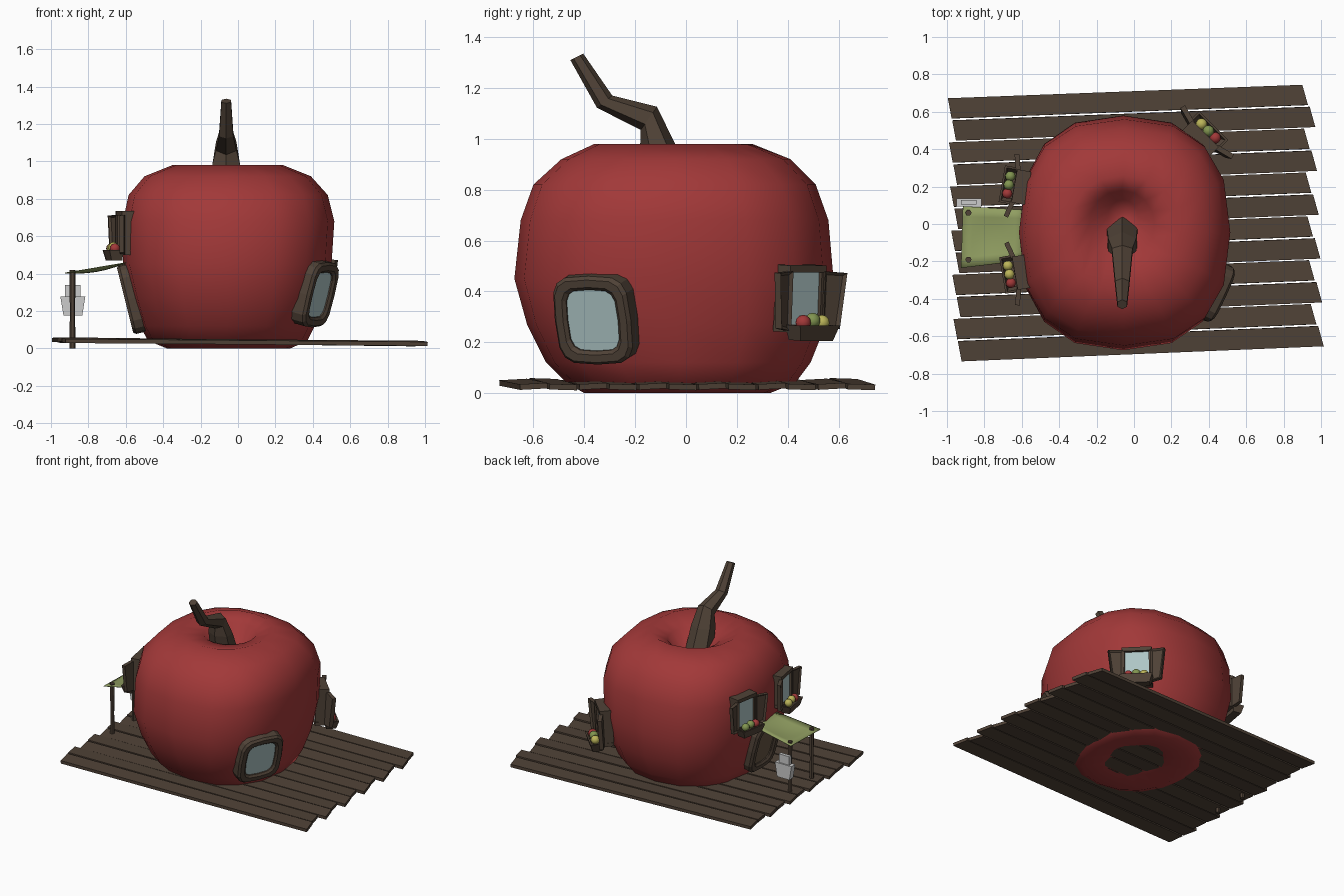
import bpy, bmesh
from math import sin, cos, pi, radians, copysign
from mathutils import Matrix, Vector

if "Cube" in bpy.data.objects:
    bpy.data.objects.remove(bpy.data.objects["Cube"])


def material(name, rgb):
    m = bpy.data.materials.new(name)
    m.diffuse_color = (*rgb, 1)
    m.use_nodes = True
    m.node_tree.nodes["Principled BSDF"].inputs["Base Color"].default_value = m.diffuse_color
    return m


RED = material("red", (0.36, 0.04, 0.04))
WOOD = material("wood", (0.08, 0.055, 0.038))
DOOR = material("door_wood", (0.13, 0.09, 0.055))
GLASS = material("glass", (0.42, 0.56, 0.56))
LEAF = material("leaf", (0.28, 0.34, 0.12))
YELLOW = material("yellow", (0.5, 0.46, 0.1))
GREEN = material("green", (0.22, 0.3, 0.08))


def finish(name, bm, mat, M=None, smooth=False):
    bmesh.ops.recalc_face_normals(bm, faces=bm.faces)
    me = bpy.data.meshes.new(name)
    bm.to_mesh(me)
    bm.free()
    ob = bpy.data.objects.new(name, me)
    bpy.context.collection.objects.link(ob)
    if mat:
        me.materials.append(mat)
    if M:
        ob.matrix_world = M
    for p in me.polygons:
        p.use_smooth = smooth
    return ob


def loft(name, rings, mat, M=None, smooth=False, closed=False):
    """Skin a list of equal rings; ends are capped unless it closes on itself."""
    bm = bmesh.new()
    vs = [[bm.verts.new(p) for p in r] for r in rings]
    n = len(vs[0])
    pairs = list(zip(vs, vs[1:])) + ([(vs[-1], vs[0])] if closed else [])
    for a, b in pairs:
        for i in range(n):
            j = (i + 1) % n
            bm.faces.new((a[i], a[j], b[j], b[i]))
    if not closed:
        bm.faces.new(vs[0])
        bm.faces.new(vs[-1])
    return finish(name, bm, mat, M, smooth)


def superring(cx, cy, z, rx, ry, n=2.0, seg=16):
    def f(v):
        return copysign(abs(v) ** (2 / n), v)
    return [(cx + rx * f(cos(2 * pi * i / seg)), cy + ry * f(sin(2 * pi * i / seg)), z)
            for i in range(seg)]


def prism(name, quad, w0, w1, mat, M=None):
    return loft(name, [[(*p, w0) for p in quad], [(*p, w1) for p in quad]], mat, M)


def rect(u0, u1, v0, v1):
    return [(u0, v0), (u1, v0), (u1, v1), (u0, v1)]


def facing(loc, az, tilt=0, scale=1):
    """Local axes: x sideways, y up, z outward from the wall."""
    a, t = radians(az), radians(tilt)
    w = Vector((cos(a) * cos(t), sin(a) * cos(t), sin(t)))
    u = Vector((-sin(a), cos(a), 0))
    R = Matrix((u, w.cross(u), w)).transposed().to_4x4()
    return Matrix.Translation(loc) @ R @ Matrix.Scale(scale, 4)


# apple body: z, x range, y range, squareness
levels = [(.79, -.08, -.04, .02, .06, 2), (.82, -.14, .02, -.05, .13, 2),
          (.93, -.24, .11, -.18, .18, 2), (.98, -.35, .24, -.36, .26, 2.2),
          (.92, -.50, .39, -.49, .41, 2.4), (.82, -.585, .48, -.60, .51, 2.5),
          (.68, -.615, .515, -.65, .56, 2.5), (.45, -.615, .50, -.675, .58, 2.5),
          (.27, -.57, .46, -.625, .55, 2.5), (.12, -.525, .41, -.55, .49, 2.4),
          (.04, -.48, .37, -.47, .43, 2.3), (0, -.38, .28, -.40, .33, 2.2),
          (.03, -.2, .1, -.2, .15, 2), (.07, -.08, -.02, -.06, .0, 2)]
loft("apple_house", [superring((a + b) / 2, (c + d) / 2, z, (b - a) / 2, (d - c) / 2, n)
                     for z, a, b, c, d, n in levels], RED, smooth=True)

# crooked stem: back point, front point (y, z), half width
stem = [((.05, .76), (-.14, .76), .085), ((-.043, .98), (-.18, .98), .075),
        ((-.114, 1.126), (-.178, 1.035), .055), ((-.29, 1.17), (-.35, 1.122), .038),
        ((-.404, 1.335), (-.455, 1.31), .026)]
rings = []
for b, f, hw in stem:
    b, f = Vector(b), Vector(f)
    c, d = (b + f) / 2, (b - f) / 2
    ring = []
    for k in range(6):
        p = c + d * cos(k * pi / 3)
        ring.append((-.063 + hw * 1.15 * sin(k * pi / 3), p.x, p.y))
    rings.append(ring)
loft("stem", rings, WOOD)

# deck boards, slightly skewed and rolled
for i in range(12):
    yl, yr = .618 - i * .118, .69 - i * .1172
    xl = -.995 + .003 * i + .02 * (i % 2)
    xr = .91 + .0045 * i + .035 * (i % 2)
    h = .054
    cy = (yl + yr) / 2
    quad = [(xl + .02, yl - h - cy), (xr + .02, yr - h - cy), (xr - .01, yr + h - cy), (xl, yl + h - cy)]
    M = (Matrix.Translation((0, cy, .035)) @ Matrix.Rotation(radians(.6), 4, 'Y')
         @ Matrix.Rotation(radians(3 if i % 2 else -2), 4, 'X'))
    prism(f"deck_board_{i + 1}", quad, -.011, .011, WOOD, M)


# rounded frames with a panel: front window and door
def round_frame(name, M, rx, ry, panel):
    prof = [(0, -.05), (0, .015), (.012, .03), (.042, .03), (.055, .018), (.055, -.05)]
    loft(name + "_frame", [superring(0, 0, w, rx - d, ry - d, 4) for d, w in prof],
         WOOD, M, closed=True)
    loft(name + "_panel", [superring(0, 0, w, rx - .05, ry - .05, 4) for w in (-.04, .01)],
         panel, M)


round_frame("round_window", facing((.425, -.36, .29), -25, -15), .165, .18, GLASS)
round_frame("door", facing((-.575, -.07, .265), 180, -14), .15, .19, DOOR)


# shuttered window with a box of fruit
def window(name, M, fruits):
    prism(name + "_glass", rect(-.085, .085, -.12, .11), -.06, .005, GLASS, M)
    prism(name + "_lintel", rect(-.1, .1, .105, .133), -.06, .025, WOOD, M)
    prism(name + "_sill", rect(-.1, .1, -.13, -.105), -.06, .02, WOOD, M)
    for s, side in ((-1, "left"), (1, "right")):
        prism(f"{name}_{side}_jamb", rect(s * .08, s * .098, -.12, .11), -.06, .02, WOOD, M)
        H = M @ Matrix.Translation((s * .093, 0, .015)) @ Matrix.Rotation(radians(-s * 15), 4, 'Y')
        ob = prism(f"{name}_{side}_shutter",
                   [(0, -.125), (s * .075, -.115), (s * .1, .105), (0, .11)], -.012, .016, WOOD, H)
        # sunk shutter panel
        bm = bmesh.new()
        bm.from_mesh(ob.data)
        front = [f for f in bm.faces if f.normal.z > .9]
        bmesh.ops.inset_individual(bm, faces=front, thickness=.018, depth=0)
        for v in front[0].verts:
            v.co.z -= .012
        bm.to_mesh(ob.data)
        bm.free()
    # open-topped flower box, wider at the top
    shell = [(-.1, .11, .015, .10), (-.16, .09, .02, .085)]

    def boxring(v, hw, a, b, t=0):
        return [(-hw + t, v, a + t), (hw - t, v, a + t), (hw - t, v, b - t), (-hw + t, v, b - t)]
    loft(name + "_box", [boxring(*shell[1]), boxring(*shell[0]), boxring(*shell[0], .012),
                         boxring(-.13, .09, .015, .09, .012)], WOOD, M)
    for k, mat in enumerate(fruits):
        bm = bmesh.new()
        bmesh.ops.create_icosphere(bm, subdivisions=2, radius=.031)
        finish(f"{name}_fruit_{k + 1}", bm, mat,
               M @ Matrix.Translation(((k - 1) * .052, -.09 + .008 * (k % 2), .058)), True)


window("back_window", facing((.36, .46, .37), 45, -3), (RED, GREEN, YELLOW))
window("left_window_rear", facing((-.618, .2, .615), 170, 0, .9), (GREEN, GREEN, RED))
window("left_window_front", facing((-.615, -.26, .615), 190, 0, .9), (YELLOW, YELLOW, RED))

# sagging awning sheet
bm = bmesh.new()
N = 6
grid = []
for i in range(N + 1):
    t = i / N
    row = []
    for j in range(N + 1):
        s = j / N
        y0, y1 = -.235 + .04 * t, .095 - .02 * t
        x = -.925 + .01 * s + .325 * t
        row.append(bm.verts.new((x, y0 + (y1 - y0) * s, .405 + .055 * t - .02 * sin(pi * t) * sin(pi * s))))
    grid.append(row)
for i in range(N):
    for j in range(N):
        bm.faces.new((grid[i][j], grid[i + 1][j], grid[i + 1][j + 1], grid[i][j + 1]))
awning = finish("awning", bm, LEAF, smooth=True)
awning.modifiers.new("thickness", 'SOLIDIFY').thickness = .004

# awning posts
for y, side in ((.06, "rear"), (-.19, "front")):
    loft(f"awning_post_{side}", [superring(-.885, y, z, r, r, 2, 6)
                                 for z, r in ((0, .016), (.2, .014), (.36, .016), (.42, .017))], WOOD)

# hanging grey sign on the rear post
S = facing((-.883, .115, .25), 90)
prism("sign_plate", [(-.05, -.075), (.05, -.075), (.067, .028), (-.067, .028)], -.022, .022, None, S)
prism("sign_top", rect(-.042, .042, .028, .09), -.012, .012, None, S)
